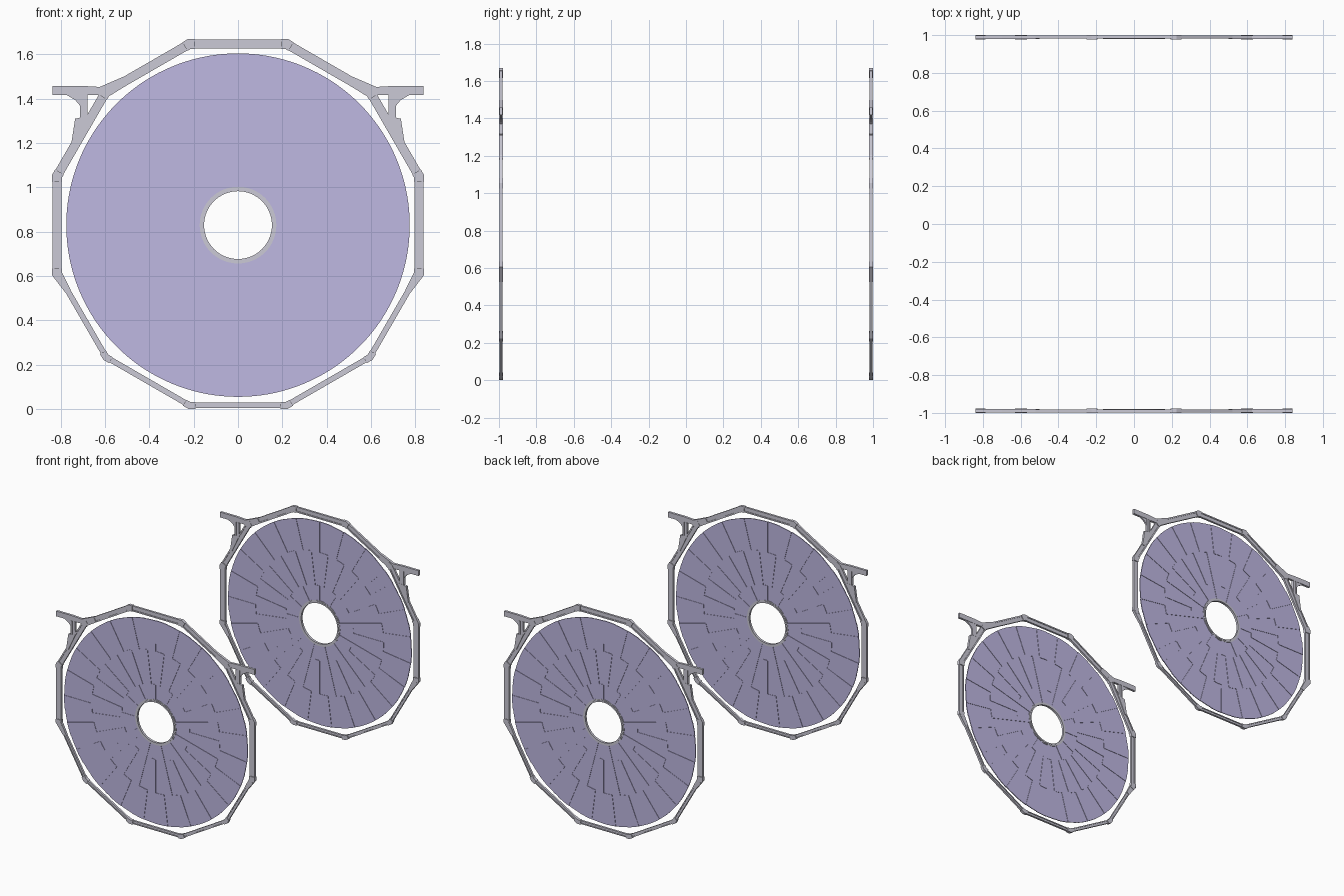
import bpy, bmesh
from math import sin, cos, tan, radians, pi

if "Cube" in bpy.data.objects:
    bpy.data.objects.remove(bpy.data.objects["Cube"])

CZ = 0.83            # wheel centre height
YC = 0.989           # distance of each wheel from the middle
T = tan(radians(15))


def material(name, col):
    m = bpy.data.materials.new(name)
    m.diffuse_color = (*col, 1)
    m.use_nodes = True
    m.node_tree.nodes["Principled BSDF"].inputs["Base Color"].default_value = m.diffuse_color
    return m


LILAC = material("lilac_panel", (0.52, 0.48, 0.76))
STEEL = material("pale_steel", (0.60, 0.59, 0.67))


def prism(bm, pts, y0, y1):
    """Extrude an x-z outline between two depths."""
    a = [bm.verts.new((x, y0, z)) for x, z in pts]
    b = [bm.verts.new((x, y1, z)) for x, z in pts]
    n = len(pts)
    bm.faces.new(a)
    bm.faces.new(b[::-1])
    for i in range(n):
        j = (i + 1) % n
        bm.faces.new((a[j], a[i], b[i], b[j]))


def finish(bm, name, mat):
    bmesh.ops.recalc_face_normals(bm, faces=bm.faces)
    me = bpy.data.meshes.new(name)
    bm.to_mesh(me)
    bm.free()
    me.materials.append(mat)
    ob = bpy.data.objects.new(name, me)
    bpy.context.collection.objects.link(ob)
    return ob


def side_pt(deg, r, t):
    """Point at apothem r and tangential offset t on the side facing deg."""
    a = radians(deg)
    return (r * cos(a) - t * sin(a), CZ + r * sin(a) + t * cos(a))


def member(bm, deg, r0, r1, y, h):
    """Full mitred side of the twelve-sided frame."""
    prism(bm, [side_pt(deg, r, s * r * T) for r, s in
               ((r0, -1), (r1, -1), (r1, 1), (r0, 1))], y - h, y + h)


def end_plate(bm, deg, s, r0, r1, length, y, h, q0=None, q1=None):
    """Plate at one end of a side; q0/q1 give a tapered far edge."""
    e = r1 * T - length
    prism(bm, [side_pt(deg, r0, s * r0 * T), side_pt(deg, r1, s * r1 * T),
               side_pt(deg, q1 or r1, s * e), side_pt(deg, q0 or r0, s * e)],
          y - h, y + h)


def sector(bm, a0, a1, r0, r1, y0, y1, steps=3):
    ang = [a0 + (a1 - a0) * i / steps for i in range(steps + 1)]
    pts = [(r1 * cos(a), CZ + r1 * sin(a)) for a in ang]
    pts += [(r0 * cos(a), CZ + r0 * sin(a)) for a in ang[::-1]]
    prism(bm, pts, y0, y1)


for label, y in (("front", -YC), ("back", YC)):
    # Petal panels in three rings, staggered in depth
    for ring, r0, r1, count in (("inner", 0.165, 0.287, 24),
                                ("middle", 0.285, 0.542, 48),
                                ("outer", 0.540, 0.775, 48)):
        bm = bmesh.new()
        step = 2 * pi / count
        for i in range(count):
            off = 0.0015 if i % 2 else -0.0015
            if ring == "middle":
                off = -off
            sector(bm, i * step - 0.001, (i + 1) * step + 0.001, r0, r1,
                   y + off - 0.003, y + off + 0.003)
        finish(bm, f"{label}_{ring}_petals", LILAC)

    # Hub ring with a raised inner lip
    bm = bmesh.new()
    n = 64
    loops = []
    prof = [(0.153, -0.009), (0.164, -0.009), (0.164, -0.006), (0.173, -0.006),
            (0.173, 0.006), (0.164, 0.006), (0.164, 0.009), (0.153, 0.009)]
    for i in range(n):
        a = 2 * pi * i / n
        loops.append([bm.verts.new((r * cos(a), y + d, CZ + r * sin(a)))
                      for r, d in prof])
    for i in range(n):
        p, q = loops[i], loops[(i + 1) % n]
        for k in range(len(prof)):
            m = (k + 1) % len(prof)
            bm.faces.new((p[k], p[m], q[m], q[k]))
    hub = finish(bm, f"{label}_hub_ring", STEEL)
    bpy.context.view_layer.objects.active = hub
    hub.select_set(True)
    bpy.ops.object.shade_smooth_by_angle(angle=radians(30))
    hub.select_set(False)

    # Twelve-sided frame: deep channels above, slim channels below
    rails, web, nodes = bmesh.new(), bmesh.new(), bmesh.new()
    for deg in range(0, 360, 30):
        slim = 180 < deg < 360
        r0, r1, w = (0.801, 0.826, 0.007) if slim else (0.797, 0.838, 0.010)
        member(rails, deg, r0, r0 + w, y, 0.008)
        member(rails, deg, r1 - w, r1, y, 0.008)
        member(web, deg, r0 + w, r1 - w, y, 0.004)
        for s in (-1, 1):
            end_plate(nodes, deg, s, r0 - 0.002,
                      0.83 if slim else 0.84, 0.03, y, 0.011)
    finish(rails, f"{label}_frame_rails", STEEL)
    finish(web, f"{label}_frame_webs", STEEL)
    finish(nodes, f"{label}_frame_corner_plates", STEEL)

    # Tapered gussets where deep and slim sides meet and beside the brackets
    bm = bmesh.new()
    for deg, s in ((330, 1), (210, -1)):
        end_plate(bm, deg, s, 0.795, 0.84, 0.10, y, 0.0095, 0.800, 0.827)
    for deg, s in ((60, -1), (120, 1)):
        end_plate(bm, deg, s, 0.795, 0.852, 0.11, y, 0.0095, 0.797, 0.839)
    finish(bm, f"{label}_gussets", STEEL)

    # Support brackets: arm, flared post, flanges
    for name, s in (("left", -1), ("right", 1)):
        bm = bmesh.new()

        def plate(pts, h):
            prism(bm, [(s * x, z) for x, z in pts], y - h, y + h)

        plate([(0.838, 1.418), (0.838, 1.458), (0.70, 1.458), (0.60, 1.452),
               (0.60, 1.418)], 0.009)
        plate([(0.775, 1.418), (0.68, 1.418), (0.678, 1.32), (0.735, 1.22),
               (0.745, 1.19), (0.728, 1.25), (0.733, 1.31), (0.714, 1.315),
               (0.714, 1.37), (0.735, 1.395)], 0.006)
        plate([(0.714, 1.315), (0.714, 1.418), (0.703, 1.418),
               (0.703, 1.315)], 0.010)
        plate([(0.690, 1.315), (0.690, 1.418), (0.679, 1.418),
               (0.679, 1.315)], 0.010)
        plate([(0.735, 1.31), (0.675, 1.32), (0.735, 1.19),
               (0.755, 1.18)], 0.0095)
        finish(bm, f"{label}_{name}_bracket", STEEL)
